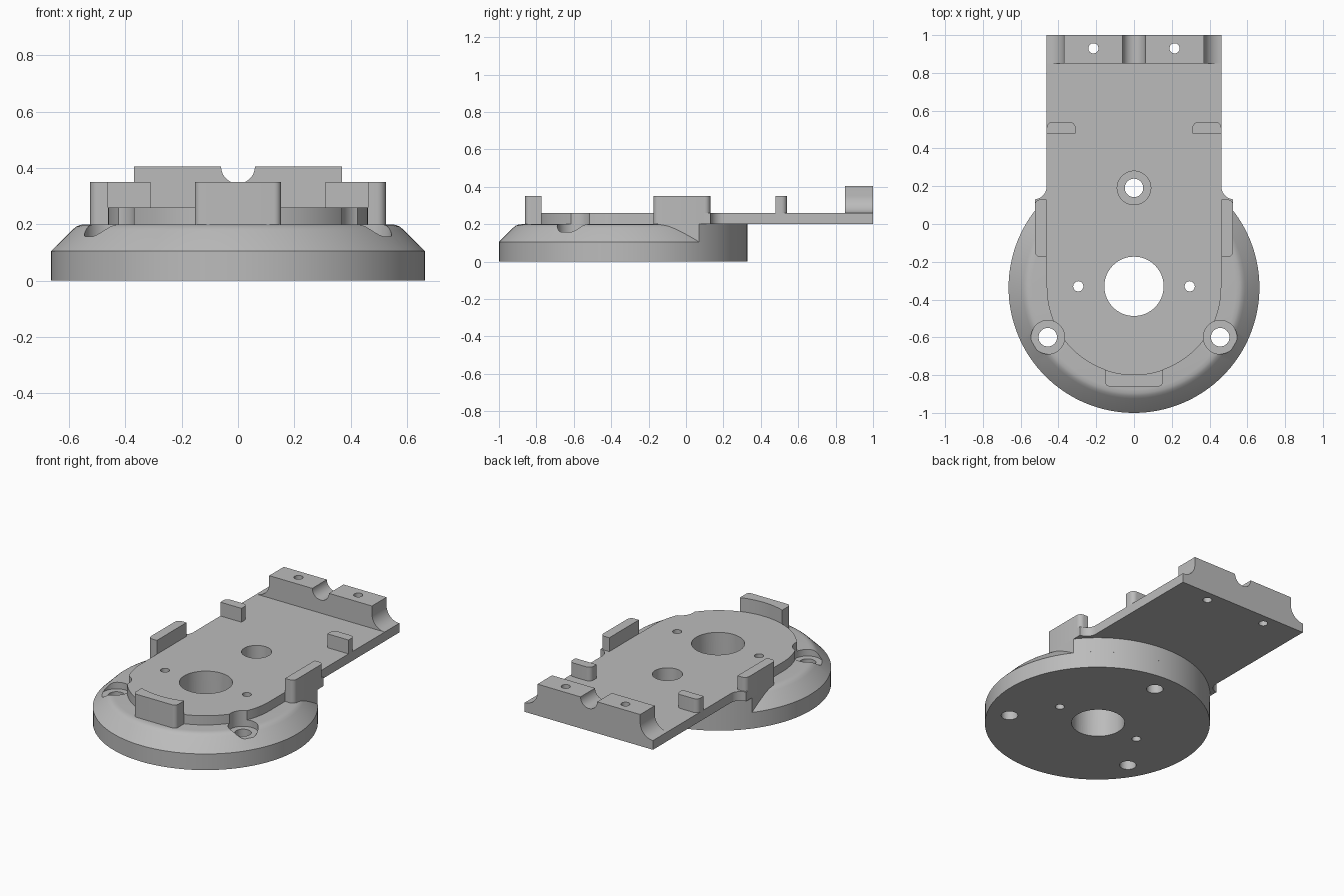
import bpy, bmesh
from math import sin, cos, pi, radians, acos, asin

cube = bpy.data.objects.get("Cube")
if cube:
    bpy.data.objects.remove(cube, do_unlink=True)

grey = bpy.data.materials.new("plain grey")
grey.use_nodes = True
COLOR = (0.5, 0.5, 0.5, 1)
grey.diffuse_color = COLOR
grey.node_tree.nodes["Principled BSDF"].inputs["Base Color"].default_value = COLOR

CY = -0.336          # centre of the round base
R = 0.664            # base radius
W = 0.462            # half width of the plate
TAB = 0.525          # outer face of the side tabs
TOP, DECK, CLIP = 0.2, 0.26, 0.35


def arc(cx, cy, r, a0, a1, n=12):
    steps = [radians(a0 + (a1 - a0) * i / n) for i in range(n + 1)]
    return [(cx + r * cos(a), cy + r * sin(a)) for a in steps]


def make(name, bm):
    bmesh.ops.remove_doubles(bm, verts=bm.verts, dist=1e-5)
    bmesh.ops.recalc_face_normals(bm, faces=bm.faces)
    mesh = bpy.data.meshes.new(name)
    bm.to_mesh(mesh)
    bm.free()
    mesh.materials.append(grey)
    ob = bpy.data.objects.new(name, mesh)
    bpy.context.collection.objects.link(ob)
    return ob


def prism(name, outline, lo, hi, axis="z"):
    """Extrude an outline along z, or an x-z outline along y."""
    bm = bmesh.new()
    place = (lambda p: (p[0], p[1], lo)) if axis == "z" else (lambda p: (p[0], lo, p[1]))
    face = bm.faces.new([bm.verts.new(place(p)) for p in outline])
    grown = bmesh.ops.extrude_face_region(bm, geom=[face])["geom"]
    shift = (0, 0, hi - lo) if axis == "z" else (0, hi - lo, 0)
    bmesh.ops.translate(bm, vec=shift, verts=[v for v in grown if isinstance(v, bmesh.types.BMVert)])
    return make(name, bm)


def mirrored(half):
    return half + [(-x, y) for x, y in reversed(half)]


def hole(x, y, r, lo=-0.1, n=48):
    ob = prism("hole_cutter", arc(x, y, r, 0, 360 - 360 / n, n - 1), lo, 0.6)
    ob.hide_render = True
    return ob


# Cutters: bore, pilot holes, counterbored screw holes, rear pin holes
cutters = [hole(0, -0.33, 0.157, n=64)]
for s in (-1, 1):
    cutters.append(hole(s * 0.295, -0.33, 0.027, n=24))
    cutters.append(hole(s * 0.215, 0.93, 0.027, n=24))
for a in (90, 210, 330):
    x, y = 0.527 * cos(radians(a)), CY + 0.527 * sin(radians(a))
    cutters.append(hole(x, y, 0.049))
    cutters.append(hole(x, y, 0.089, 0.157))


def drill(ob):
    for c in cutters:
        m = ob.modifiers.new("drill", "BOOLEAN")
        m.operation, m.solver, m.object = "DIFFERENCE", "EXACT", c
    bpy.context.view_layer.update()
    dg = bpy.context.evaluated_depsgraph_get()
    mesh = bpy.data.meshes.new_from_object(ob.evaluated_get(dg))
    ob.modifiers.clear()
    ob.data = mesh


parts = []

# Round base with a bevelled, softened rim
profile = [(0, 0), (R, 0), (R, 0.105), (0.588, 0.181), (0.574, 0.192), (0.56, 0.198), (0.54, TOP), (0, TOP)]
bm = bmesh.new()
vs = [bm.verts.new((r, 0, z)) for r, z in profile]
es = [bm.edges.new(p) for p in zip(vs, vs[1:])]
bmesh.ops.spin(bm, geom=vs + es, cent=(0, 0, 0), axis=(0, 0, 1), angle=2 * pi, steps=128)
bmesh.ops.translate(bm, vec=(0, CY, 0), verts=bm.verts)
base = make("round_base", bm)

# Unbevelled shoulder that carries the plate at the back of the base
edge = acos(TAB / R) * 180 / pi
shoulder = prism("rear_shoulder", [(-TAB, -0.15), (TAB, -0.15)]
                 + arc(0, CY, R, edge, 180 - edge, 48), 0.105, TOP)

# Long plate: round nose, flared shoulders, straight tail
flare = arc(0.532, 0.2, 0.07, 180, 264, 10)
side = [(W, 1.0)] + flare + [(TAB, 0.1), (W, 0.1)] + arc(0, CY, W, 0, -87, 32)
plate = prism("plate", mirrored(side), TOP, DECK)

# Rear block with a central groove and scooped ends
groove = arc(0, 0.405, 0.06, -90, 0, 12)
scoop = arc(W, 0.352, 0.092, 180, 270, 12)
block = prism("rear_block", mirrored(groove + [(0.37, 0.405)] + scoop), 0.85, 1.0, "y")

for ob in (base, shoulder, plate, block):
    drill(ob)
    parts.append(ob)

# Front clip follows the plate's nose on its inner side
half = asin(0.153 / W) * 180 / pi
parts.append(prism("front_clip", arc(0, CY, W, -90 - half, -90 + half, 16)
                   + arc(0.128, -0.835, 0.025, 0, -90, 6)
                   + arc(-0.128, -0.835, 0.025, -90, -180, 6), TOP, CLIP))

# Side clips and small rear stops, one pair each
clip = [(W, -0.175)] + arc(TAB - 0.03, -0.145, 0.03, -90, 0, 6) + arc(TAB - 0.03, 0.1, 0.03, 0, 90, 6) + [(W, 0.13)]
stop = [(W, 0.478), (W, 0.51)] + arc(W - 0.03, 0.51, 0.03, 0, 90, 6) \
    + arc(0.34, 0.51, 0.03, 90, 180, 6) + [(0.31, 0.478)]
for s, word in ((1, "left"), (-1, "right")):
    for name, shape, z in (("clip", clip, TOP), ("stop", stop, DECK)):
        parts.append(prism(word + "_" + name, [(s * x, y) for x, y in shape], z, CLIP))

# Remove the cutters and smooth the curved walls
for c in cutters:
    bpy.data.objects.remove(c, do_unlink=True)
bpy.ops.object.select_all(action="DESELECT")
for ob in parts:
    ob.select_set(True)
bpy.context.view_layer.objects.active = parts[0]
bpy.ops.object.shade_smooth_by_angle(angle=radians(30))
